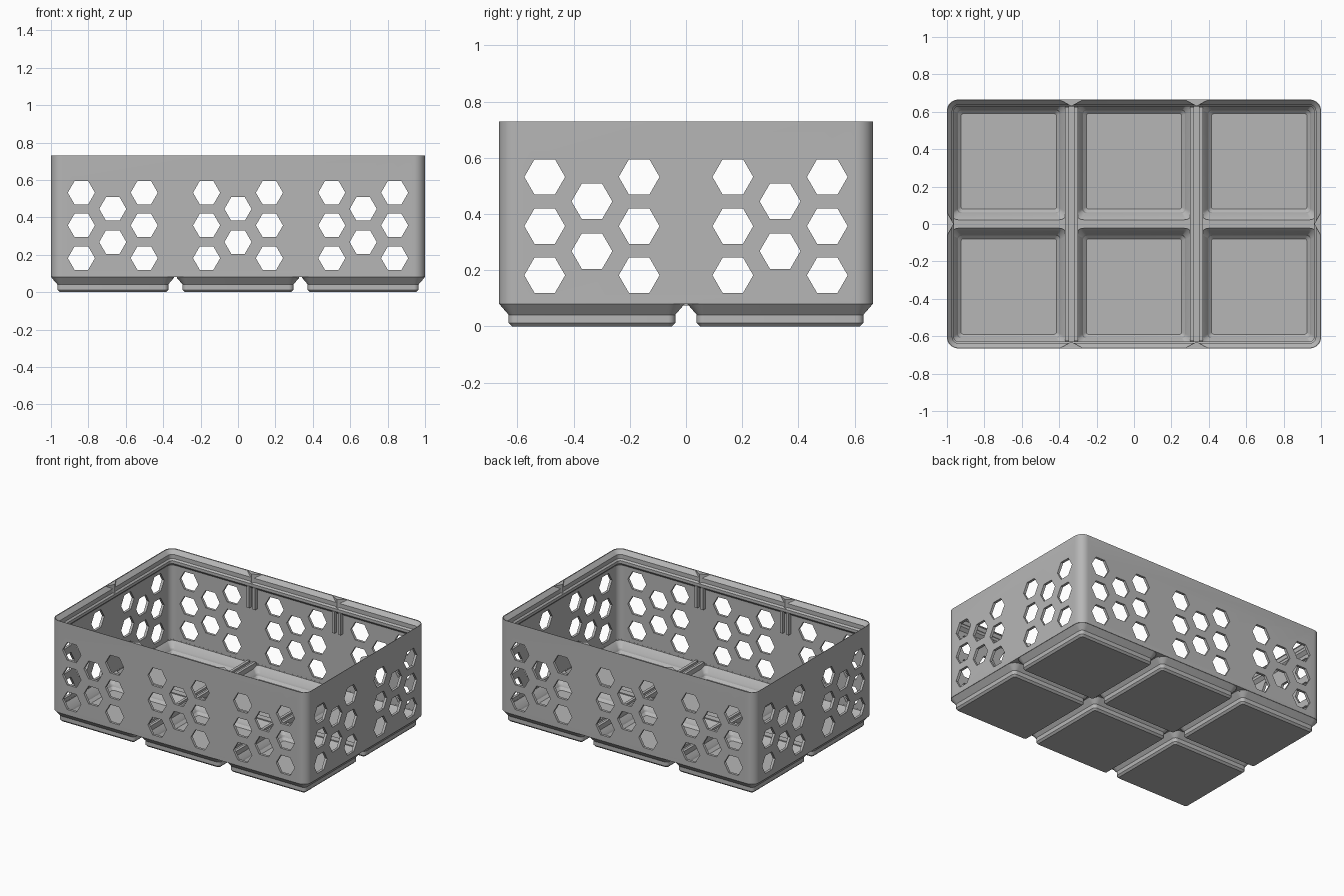
import bpy, bmesh, math
from mathutils import Matrix, Vector

if "Cube" in bpy.data.objects:
    bpy.data.objects.remove(bpy.data.objects["Cube"], do_unlink=True)

PITCH = 0.6694
HX, HY, TOP, RADIUS = 1.0, 0.6653, 0.73, 0.06
COLS = [-PITCH, 0, PITCH]
ROWS = [-PITCH / 2, PITCH / 2]

grey = bpy.data.materials.new("plain grey")
grey.use_nodes = True
grey.diffuse_color = (0.47, 0.47, 0.47, 1)
grey.node_tree.nodes["Principled BSDF"].inputs["Base Color"].default_value = grey.diffuse_color


def finish(bm, name):
    bmesh.ops.recalc_face_normals(bm, faces=bm.faces)
    mesh = bpy.data.meshes.new(name)
    bm.to_mesh(mesh)
    bm.free()
    mesh.materials.append(grey)
    ob = bpy.data.objects.new(name, mesh)
    bpy.context.collection.objects.link(ob)
    return ob


def ring(bm, cx, cy, hx, hy, r, z, seg=8):
    """Rounded rectangle of vertices."""
    verts = []
    for i, (sx, sy) in enumerate([(1, 1), (-1, 1), (-1, -1), (1, -1)]):
        for k in range(seg + 1):
            a = (i + k / seg) * math.pi / 2
            verts.append(bm.verts.new((cx + sx * (hx - r) + r * math.cos(a),
                                       cy + sy * (hy - r) + r * math.sin(a), z)))
    return verts


def loft(bm, cx, cy, sections):
    """Closed solid through rounded rectangles (hx, hy, radius, z)."""
    rings = [ring(bm, cx, cy, *s) for s in sections]
    n = len(rings[0])
    for a, b in zip(rings, rings[1:]):
        for i in range(n):
            j = (i + 1) % n
            bm.faces.new((a[i], a[j], b[j], b[i]))
    bm.faces.new(rings[0][::-1])
    bm.faces.new(rings[-1])


def cells(name, profile):
    """The same lofted square block in every grid cell."""
    bm = bmesh.new()
    for x in COLS:
        for y in ROWS:
            loft(bm, x, y, [(h, h, r, z) for h, r, z in profile])
    return finish(bm, name)


def box(bm, lo, hi):
    lo, hi = Vector(lo), Vector(hi)
    m = Matrix.Translation((lo + hi) / 2) @ Matrix.Diagonal((*(hi - lo), 1))
    bmesh.ops.create_cube(bm, size=1, matrix=m)


def combine(target, tool, operation):
    mod = target.modifiers.new(operation.lower(), 'BOOLEAN')
    mod.operation, mod.solver, mod.object = operation, 'EXACT', tool
    bpy.context.view_layer.objects.active = target
    bpy.ops.object.modifier_apply(modifier=mod.name)
    bpy.data.objects.remove(tool, do_unlink=True)


# Outer body block
bm = bmesh.new()
loft(bm, 0, 0, [(HX, HY, RADIUS, 0.08), (HX, HY, RADIUS, TOP)])
body = finish(bm, "basket_body")

# Stepped feet, one under each cell
combine(body, cells("feet", [(0.284, 0.013, 0), (0.2965, 0.026, 0.0128),
                             (0.2965, 0.026, 0.0415), (0.329, 0.059, 0.079),
                             (0.31, 0.05, 0.088)]), 'UNION')

# Main cavity with overhanging stacking lip
bm = bmesh.new()
lip = [(0.018, 0.095), (0.018, 0.62), (0.038, 0.64), (0.038, 0.66),
       (0.028, 0.671), (0.028, 0.70), (0.003, 0.727), (0.003, 0.76)]
loft(bm, 0, 0, [(HX - d, HY - d, RADIUS - d, z) for d, z in lip])
combine(body, finish(bm, "cavity"), 'DIFFERENCE')

# Sunken floor pocket in each cell
combine(body, cells("pockets", [(0.255, 0.012, 0.02), (0.272, 0.02, 0.036),
                                (0.277, 0.024, 0.05), (0.312, 0.041, 0.088),
                                (0.312, 0.041, 0.12)]), 'DIFFERENCE')

# Hexagonal holes through all four walls
pattern = [(s * 0.168, z) for s in (-1, 1) for z in (0.182, 0.357, 0.532)]
pattern += [(0, 0.268), (0, 0.445)]
bm = bmesh.new()


def hex_hole(x, y, z, turn):
    m = (Matrix.Translation((x, y, z)) @ Matrix.Rotation(turn, 4, 'Z')
         @ Matrix.Rotation(math.pi / 2, 4, 'X') @ Matrix.Rotation(math.pi / 6, 4, 'Z'))
    made = bmesh.ops.create_cone(bm, cap_ends=True, segments=6, radius1=0.0725,
                                 radius2=0.0725, depth=0.1)["verts"]
    # Put the points of the hexagon sideways
    first = max(made, key=lambda v: v.co.x).co
    if abs(first.x - 0.0725) < 0.001:
        m = m @ Matrix.Rotation(-math.pi / 6, 4, 'Z')
    bmesh.ops.transform(bm, matrix=m, verts=made)


for side in (-1, 1):
    for u, z in pattern:
        for x in COLS:
            hex_hole(x + u, side * HY, z, 0)
        for y in ROWS:
            hex_hole(side * HX, y + u, z, math.pi / 2)
combine(body, finish(bm, "holes"), 'DIFFERENCE')

# Divider rails on the floor ridges, and short guide posts on the walls
rails, posts = bmesh.new(), bmesh.new()
for x in (-PITCH / 2, PITCH / 2):
    for off in (-0.024, 0.024):
        a, b = x + off - 0.01, x + off + 0.01
        box(rails, (a, -0.635, 0.074), (b, 0.635, 0.11))
        for side in (-1, 1):
            y0, y1 = sorted((side * 0.622, side * 0.652))
            box(posts, (a, y0, 0.485), (b, y1, 0.64))
rails = finish(rails, "floor_rails")
posts = finish(posts, "wall_guides")

# Small cusps in the lip between neighbouring cells
bm = bmesh.new()
spots = [(x, s * HY, 0, s) for x in (-PITCH / 2, PITCH / 2) for s in (-1, 1)]
spots += [(s * HX, 0, s, 0) for s in (-1, 1)]
for x, y, nx, ny in spots:
    out, along = Vector((nx, ny, 0)), Vector((-ny, nx, 0))
    wall = Vector((x, y, 0)) - out * 0.002
    low, high = [[bm.verts.new(p + Vector((0, 0, z))) for p in
                  (wall - along * 0.06, wall + along * 0.06, wall - out * 0.034)]
                 for z in (0.665, 0.728)]
    bm.faces.new(low)
    bm.faces.new(high)
    for i in range(3):
        j = (i + 1) % 3
        bm.faces.new((low[i], low[j], high[j], high[i]))
cusps = finish(bm, "lip_cusps")

# Smooth rounded corners, crisp edges elsewhere
bpy.ops.object.select_all(action='DESELECT')
body.select_set(True)
bpy.context.view_layer.objects.active = body
bpy.ops.object.shade_smooth_by_angle(angle=math.radians(25))
